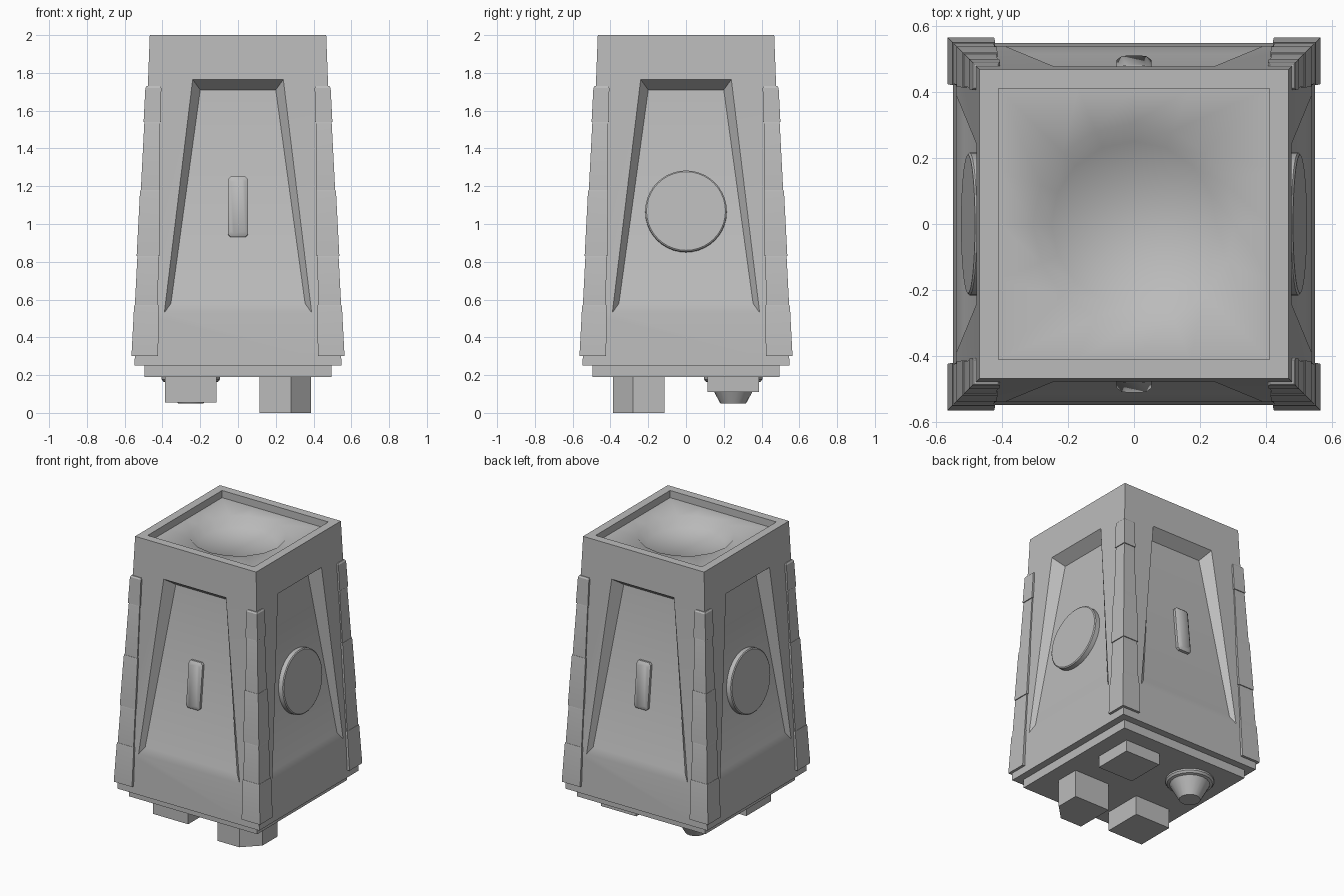
import bpy, bmesh, math
from mathutils import Vector, Matrix

if "Cube" in bpy.data.objects:
    bpy.data.objects.remove(bpy.data.objects["Cube"])

grey = bpy.data.materials.new("plain grey")
grey.diffuse_color = (0.5, 0.5, 0.5, 1)
grey.use_nodes = True
grey.node_tree.nodes["Principled BSDF"].inputs["Base Color"].default_value = grey.diffuse_color


def finish(name, bm, angle=30):
    bmesh.ops.remove_doubles(bm, verts=bm.verts, dist=1e-5)
    bmesh.ops.recalc_face_normals(bm, faces=bm.faces)
    me = bpy.data.meshes.new(name)
    bm.to_mesh(me)
    bm.free()
    me.materials.append(grey)
    ob = bpy.data.objects.new(name, me)
    bpy.context.collection.objects.link(ob)
    bpy.ops.object.select_all(action='DESELECT')
    ob.select_set(True)
    bpy.context.view_layer.objects.active = ob
    bpy.ops.object.shade_smooth_by_angle(angle=math.radians(angle))
    return ob


def loft(bm, rings, caps=(True, True)):
    vs = [[bm.verts.new(p) for p in r] for r in rings]
    n = len(vs[0])
    for a, b in zip(vs, vs[1:]):
        for i in range(n):
            j = (i + 1) % n
            bm.faces.new((a[i], a[j], b[j], b[i]))
    if caps[0]:
        bm.faces.new(vs[0][::-1])
    if caps[1]:
        bm.faces.new(vs[-1])


def rect(hx, hy, z, cx=0, cy=0):
    return [(cx - hx, cy - hy, z), (cx + hx, cy - hy, z),
            (cx + hx, cy + hy, z), (cx - hx, cy + hy, z)]


def circle(r, z, n, cx=0, cy=0):
    return [(cx + r * math.cos(2 * math.pi * i / n),
             cy + r * math.sin(2 * math.pi * i / n), z) for i in range(n)]


# Tapered body: one front wall with a sunken trapezoid panel, turned four times
bm = bmesh.new()
levels = [(0.25, 0.548), (0.53, 0.538), (1.765, 0.476), (2.0, 0.467)]
for k in range(4):
    rot = Matrix.Rotation(k * math.pi / 2, 3, 'Z')

    def pair(x, y, z):
        return [bm.verts.new(rot @ Vector((s * x, -y, z))) for s in (-1, 1)]
    c0, c1, c2, c3 = [pair(h, h, z) for z, h in levels]
    o1, o2 = pair(0.39, 0.538, 0.53), pair(0.24, 0.476, 1.765)
    i1, i2 = pair(0.355, 0.515, 0.58), pair(0.20, 0.40, 1.71)
    bm.faces.new((c0[0], c0[1], c1[1], o1[1], o1[0], c1[0]))
    bm.faces.new((c2[0], o2[0], o2[1], c2[1], c3[1], c3[0]))
    bm.faces.new((o1[0], o1[1], i1[1], i1[0]))
    bm.faces.new((i2[0], i2[1], o2[1], o2[0]))
    bm.faces.new((i1[0], i1[1], i2[1], i2[0]))
    bm.faces.new((c1[0], o1[0], o2[0], c2[0]))
    bm.faces.new((o1[1], c1[1], c2[1], o2[1]))
    bm.faces.new((o1[0], i1[0], i2[0], o2[0]))
    bm.faces.new((i1[1], o1[1], o2[1], i2[1]))
finish("tower_body", bm)


# Top tray: square rim, sunken floor and round dish
def square16(h, z):
    pts = []
    for x, y, _ in circle(1, 0, 16):
        f = h / max(abs(x), abs(y))
        pts.append((x * f, y * f, z))
    return pts


bm = bmesh.new()
loft(bm, [square16(0.467, 2.0), square16(0.41, 2.0), square16(0.41, 1.95),
          circle(0.305, 1.95, 16), circle(0.25, 1.89, 16)], (False, True))
ob = finish("top_tray", bm, 60)
if max(ob.data.polygons, key=lambda p: len(p.vertices)).normal.z < 0:
    ob.data.flip_normals()

# Base plates
bm = bmesh.new()
loft(bm, [rect(0.545, 0.545, 0.25), rect(0.545, 0.545, 0.29)])
loft(bm, [rect(0.495, 0.495, 0.19), rect(0.495, 0.495, 0.255)])
finish("base_plates", bm)

# Corner guards made of stacked L-shaped segments
bm = bmesh.new()
cuts = [0.30, 0.57, 0.83, 1.18, 1.54, 1.73]


def guard_ring(z, k, grow):
    t = (z - 0.30) / 1.43
    h = 0.562 - 0.074 * t + grow
    w = 0.425 - 0.017 * t - grow
    d = h - 0.07
    rot = Matrix.Rotation(k * math.pi / 2, 3, 'Z')
    pts = [(h, h), (w, h), (w, d), (d, d), (d, w), (h, w)]
    return [rot @ Vector((x, y, z)) for x, y in pts]


for k in range(4):
    for i, (a, b) in enumerate(zip(cuts, cuts[1:])):
        g = 0.002 if i % 2 == 0 else -0.002
        rings = [guard_ring(a, k, g), guard_ring(b - 0.01, k, g)]
        rings.append(guard_ring(b, k, g - (0.006 if i == 4 else 0.002)))
        loft(bm, rings)
finish("corner_guards", bm)

# Raised details on the sunken panels, tilted with the panel floor
tilt = math.atan(0.102)


def place(bm, angle, z):
    y = 0.515 - 0.102 * (z - 0.58)
    m = (Matrix.Rotation(angle, 4, 'Z') @ Matrix.Translation((y, 0, z))
         @ Matrix.Rotation(math.pi / 2 - tilt, 4, 'Y'))
    bm.transform(m)


for name, ang in (("right_disc", 0), ("left_disc", math.pi)):
    bm = bmesh.new()
    loft(bm, [circle(0.216, -0.01, 40), circle(0.216, 0.032, 40),
              circle(0.209, 0.037, 40)])
    place(bm, ang, 1.065)
    finish(name, bm)
for name, ang in (("front_slot", -math.pi / 2), ("back_slot", math.pi / 2)):
    bm = bmesh.new()
    loft(bm, [rect(0.16, 0.052, -0.01), rect(0.16, 0.052, 0.02),
              rect(0.145, 0.037, 0.032)])
    bmesh.ops.bevel(bm, geom=[e for e in bm.edges
                              if abs(e.verts[0].co.z - e.verts[1].co.z) > 0.005],
                    offset=0.012, segments=1, affect='EDGES')
    place(bm, ang, 1.09)
    finish(name, bm)

# Feet: three blocks of different height (one with a cut corner) and a cone
for name, cx, cy, z in (("front_left_foot", -0.25, -0.25, 0.055),
                        ("back_right_foot", 0.25, 0.25, 0.11)):
    bm = bmesh.new()
    loft(bm, [rect(0.136, 0.136, z, cx, cy), rect(0.136, 0.136, 0.195, cx, cy)])
    finish(name, bm)
bm = bmesh.new()
plan = [(0.114, -0.386), (0.28, -0.386), (0.386, -0.28), (0.386, -0.114), (0.114, -0.114)]
loft(bm, [[(x, y, z) for x, y in plan] for z in (0, 0.195)])
finish("front_right_foot", bm)
bm = bmesh.new()
loft(bm, [circle(r, z, 20, -0.25, 0.25) for r, z in
          ((0.068, 0.05), (0.128, 0.16), (0.145, 0.165), (0.155, 0.178), (0.155, 0.195))])
finish("back_left_cone_foot", bm)
